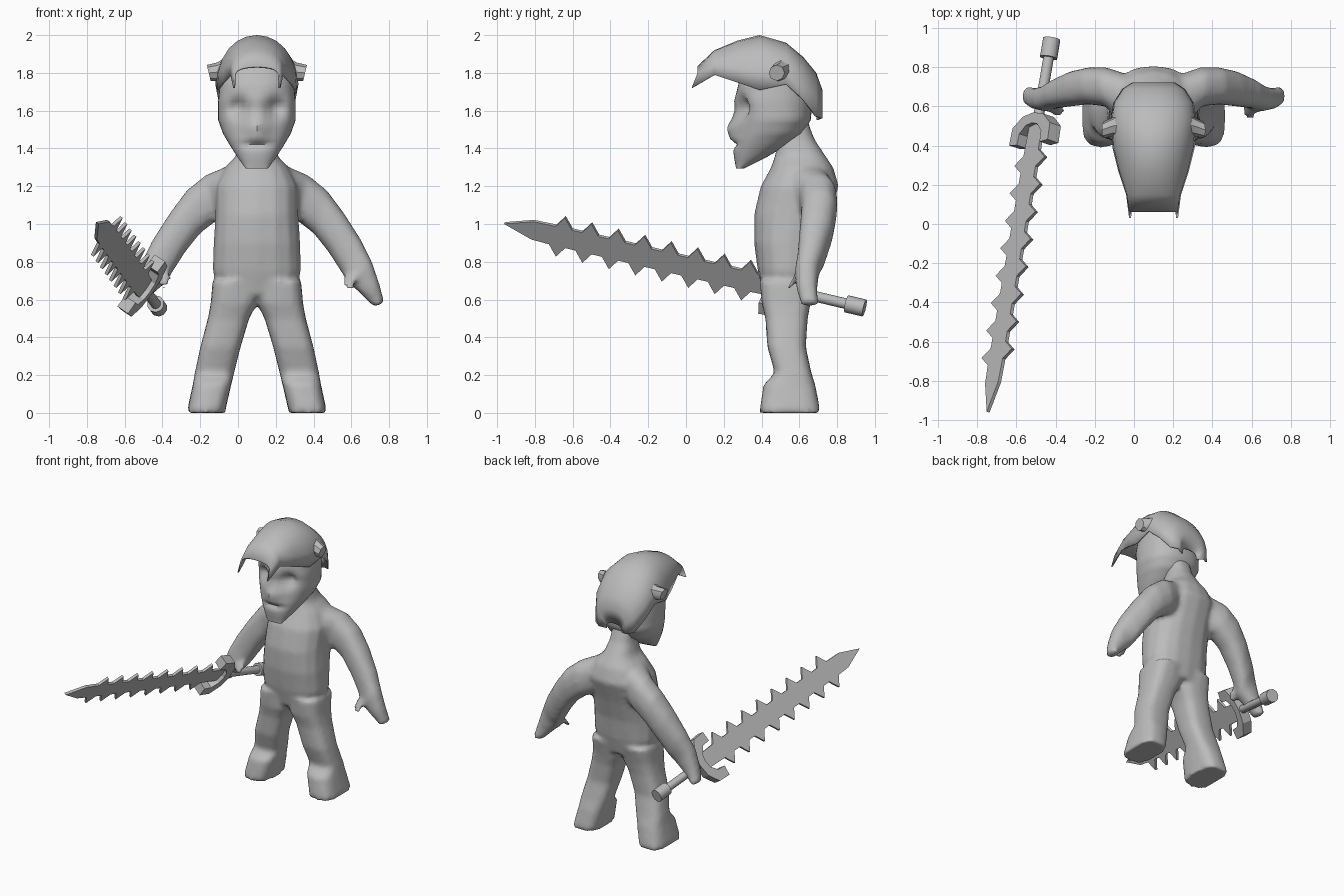
import bpy, bmesh, math
from mathutils import Vector, Matrix

if "Cube" in bpy.data.objects:
    bpy.data.objects.remove(bpy.data.objects["Cube"])

CX = 0.1  # centre line of the figure
grey = bpy.data.materials.new("clay_grey")
grey.diffuse_color = (0.5, 0.5, 0.5, 1)
grey.use_nodes = True
grey.node_tree.nodes["Principled BSDF"].inputs["Base Color"].default_value = grey.diffuse_color


def finish(bm, name, smooth=None):
    bmesh.ops.recalc_face_normals(bm, faces=bm.faces)
    me = bpy.data.meshes.new(name)
    bm.to_mesh(me)
    bm.free()
    me.materials.append(grey)
    ob = bpy.data.objects.new(name, me)
    bpy.context.collection.objects.link(ob)
    if smooth:
        bpy.ops.object.select_all(action='DESELECT')
        ob.select_set(True)
        bpy.context.view_layer.objects.active = ob
        bpy.ops.object.shade_smooth_by_angle(angle=math.radians(smooth))
    return ob


def loft(bm, rings, n=16, p=2.4):
    """Closed tube through rings of (centre, half axis u, half axis v)."""
    def sup(c):
        return math.copysign(abs(c) ** (2 / p), c)
    loops = []
    for c, u, v in rings:
        angles = [2 * math.pi * i / n for i in range(n)]
        loops.append([bm.verts.new(Vector(c) + Vector(u) * sup(math.cos(a))
                                   + Vector(v) * sup(math.sin(a))) for a in angles])
    for a, b in zip(loops, loops[1:]):
        for i in range(n):
            j = (i + 1) % n
            bm.faces.new((a[i], a[j], b[j], b[i]))
    bm.faces.new(loops[0])
    bm.faces.new(loops[-1])


def level(z, x0, x1, y0, y1):
    """Horizontal ring from its extents."""
    return ((x0 + x1) / 2, (y0 + y1) / 2, z), ((x1 - x0) / 2, 0, 0), (0, (y1 - y0) / 2, 0)


def dense(rows, k):
    out = []
    for a, b in zip(rows, rows[1:]):
        out += [[p + (q - p) * i / k for p, q in zip(a, b)] for i in range(k)]
    return out + [list(rows[-1])]


# Body: torso and neck (z, front, back, half width)
bm = bmesh.new()
torso = [(.62, .41, .67, .19), (.75, .38, .70, .235), (.9, .36, .72, .23), (1.05, .36, .76, .22),
         (1.2, .395, .81, .22), (1.3, .45, .78, .17), (1.36, .47, .74, .11),
         (1.45, .49, .68, .085), (1.56, .5, .64, .08)]
loft(bm, [level(z, CX - h, CX + h, a, b) for z, a, b, h in torso])

# Legs with feet (z, inner x, outer x, front, back)
legs = [(.7, .1, .335, .39, .69), (.58, .1, .345, .40, .66), (.5, .14, .36, .42, .645),
        (.35, .185, .40, .43, .635), (.21, .22, .43, .47, .665), (.15, .235, .44, .41, .685),
        (.02, .265, .468, .39, .71), (0, .265, .47, .39, .71)]
# Arms (upper x, z, lower x, z, centre y, half depth)
arms = [(.2, 1.33, .25, 1.02, .62, .14), (.37, 1.26, .31, 1.02, .70, .1), (.47, 1.18, .40, .95, .705, .095),
        (.56, 1.06, .48, .85, .69, .09), (.65, .92, .55, .74, .665, .075), (.71, .80, .58, .69, .64, .065),
        (.75, .68, .64, .64, .64, .055), (.775, .585, .72, .56, .655, .045)]
for s in (1, -1):
    def mx(x):
        return CX + s * (x - CX)
    loft(bm, [level(z, mx(a), mx(b), c, d) for z, a, b, c, d in legs], p=3)
    loft(bm, [(((mx(a) + mx(c)) / 2, y, (b + d) / 2),
               ((mx(a) - mx(c)) / 2, 0, (b - d) / 2), (0, h, 0)) for a, b, c, d, y, h in arms])
    # Thumbs
    loft(bm, [((mx(.61), .61, .75), (.05, 0, .02), (0, .045, .03)),
              ((mx(.585), .57, .69), (.035, 0, .01), (0, .03, .02)),
              ((mx(.605), .535, .645), (.015, 0, 0), (0, .012, .01))], n=8, p=2)
body = finish(bm, "body")
rm = body.modifiers.new("blend", 'REMESH')
rm.mode = 'VOXEL'
rm.voxel_size = 0.017
rm.use_smooth_shade = True
sm = body.modifiers.new("soften", 'SMOOTH')
sm.factor = 0.5
sm.iterations = 4

# Head (z, front, back, half width) with sockets, nose and mouth pushed in and out
bm = bmesh.new()
head = [(1.295, .265, .31, .06), (1.35, .255, .42, .10), (1.42, .25, .54, .145), (1.48, .265, .62, .18),
        (1.55, .275, .66, .205), (1.65, .255, .67, .205), (1.75, .28, .67, .195),
        (1.83, .33, .62, .165), (1.9, .40, .55, .1)]
loft(bm, [level(z, CX - h, CX + h, a, b) for z, a, b, h in dense(head, 4)], n=40, p=2.3)


def bump(x, z, sx, sz):
    return math.exp(-(x / sx) ** 2 - (z / sz) ** 2)


for v in bm.verts:
    if v.co.y < .45:
        x, z = abs(v.co.x - CX), v.co.z
        v.co.y += (.07 * bump(x - .1, z - 1.62, .05, .05) - .05 * bump(x, z - 1.51, .055, .07)
                   + .03 * bump(x, z - 1.42, .08, .017))
finish(bm, "head", 50)

# Swept hair cap (y, top, lower edge, half width, roundness)
bm = bmesh.new()
hair = [(.06, 1.835, 1.72, .125, .3), (.15, 1.92, 1.79, .14, .6), (.27, 1.97, 1.75, .18, .8),
        (.39, 2.0, 1.71, .21, .8), (.53, 1.96, 1.74, .22, .8), (.62, 1.885, 1.66, .205, .7),
        (.69, 1.80, 1.57, .16, .6), (.722, 1.71, 1.56, .11, .5), (.70, 1.60, 1.55, .06, .5)]
N = 12
rows = []
for k, (y, top, low, hw, e) in enumerate(hair):
    row = []
    for i in range(N + 1):
        a = math.pi * (i / N - .5)
        edge = i in (0, N)
        c = 0 if edge else math.cos(a) ** e
        row.append(bm.verts.new((CX + hw * math.sin(a), y - (.03 if edge and k == 0 else 0),
                                 low + (top - low) * c)))
    rows.append(row)
for a, b in zip(rows, rows[1:]):
    for i in range(N):
        bm.faces.new((a[i], a[i + 1], b[i + 1], b[i]))
cap = finish(bm, "hair", 50)
cap.modifiers.new("thickness", 'SOLIDIFY').thickness = 0.01

# Stubs on the sides of the hair
for s, side in ((1, "left"), (-1, "right")):
    bm = bmesh.new()
    loft(bm, [((CX + s * x, y, z), (0, r, 0), (s * .01, 0, r)) for x, y, z, r in
              ((.15, .51, 1.81, .075), (.2, .5, 1.805, .05), (.255, .48, 1.80, .042))], n=8, p=2)
    finish(bm, side + "_hair_stub", 40)

# Sword frame: along the blade, across it, and through its thickness
start = Vector((-.42, .945, .555))
d = Vector((-.325, -1.905, .45)).normalized()
w = Vector((.58, .1, .81))
w = (w - d * w.dot(d)).normalized()
nrm = d.cross(w)
frame = Matrix.Translation(start) @ Matrix((d, w, nrm)).transposed().to_4x4()


def plate(name, outline, half):
    bm = bmesh.new()
    lower = [bm.verts.new((a, b, -half)) for a, b in outline]
    face = bm.faces.new(lower)
    ext = bmesh.ops.extrude_face_region(bm, geom=[face], use_keep_orig=True)
    for v in ext["geom"]:
        if isinstance(v, bmesh.types.BMVert):
            v.co.z = half
    bm.transform(frame)
    return finish(bm, name)


# Saw-toothed blade
upper, under = [(.42, .055)], [(.42, -.055)]
for k in range(8):
    t = .64 + .146 * k
    upper += [(t - .045, .062), (t, .13), (t + .045, .062)]
    under += [(t - .02, -.062), (t + .025, -.13), (t + .07, -.062)]
upper += [(1.83, .058), (1.985, 0)]
under += [(1.83, -.058)]
plate("blade", upper + under[::-1], .009)

# Crescent guard
arc = [(.56, .17), (.47, .165), (.415, .09), (.40, 0), (.415, -.09), (.47, -.165), (.56, -.17),
       (.565, -.10), (.505, -.095), (.465, -.05), (.455, 0), (.465, .05), (.505, .095), (.565, .10)]
plate("guard", arc, .035)

# Grip and pommel
for name, s0, s1, r in (("grip", .08, .45, .028), ("pommel", 0, .1, .046)):
    bm = bmesh.new()
    loft(bm, [((s, 0, 0), (0, r, 0), (0, 0, r)) for s in (s0, s1)], n=10, p=2)
    bm.transform(frame)
    finish(bm, name, 40)
